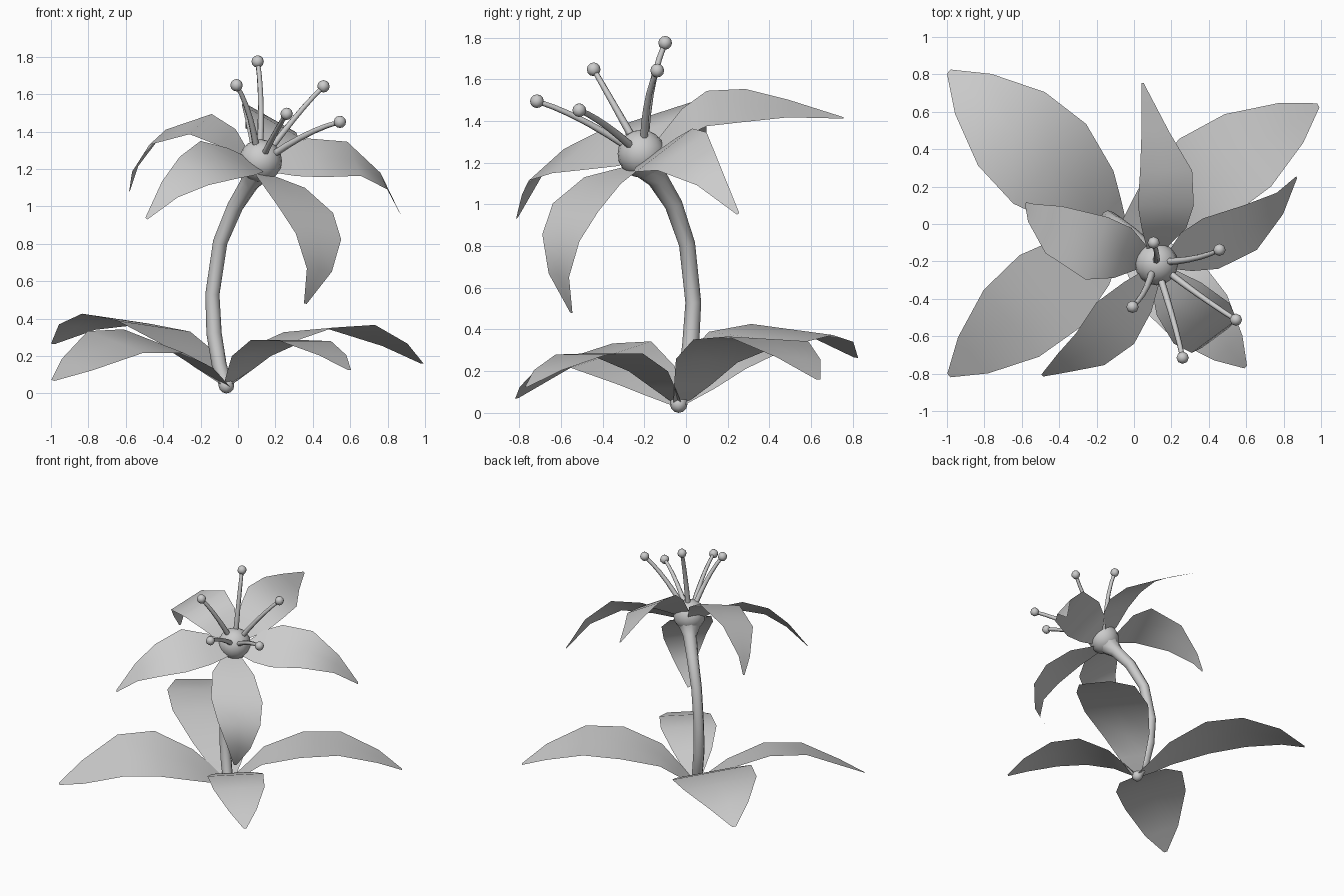
import bpy
from mathutils import Vector as V

if "Cube" in bpy.data.objects:
    bpy.data.objects.remove(bpy.data.objects["Cube"])


def ribbon(name, centres, side, half, widths):
    """Thin blade: a row of three points across each centre point."""
    side = V(side).normalized()
    verts, faces = [], []
    for c, w in zip(centres, widths):
        for s in (-1, 0, 1):
            verts.append(V(c) + side * (s * half * w))
    for r in range(len(centres) - 1):
        for k in (0, 1):
            a = r * 3 + k
            faces.append((a, a + 1, a + 4, a + 3))
    me = bpy.data.meshes.new(name)
    me.from_pydata(verts, [], faces)
    me.shade_smooth()
    ob = bpy.data.objects.new(name, me)
    bpy.context.collection.objects.link(ob)


def tube(name, pts, radii, res=2):
    """Round rod along points with a radius at each point."""
    cu = bpy.data.curves.new(name, 'CURVE')
    cu.dimensions = '3D'
    cu.bevel_depth = 1
    cu.bevel_resolution = res
    cu.use_fill_caps = True
    sp = cu.splines.new('POLY')
    sp.points.add(len(pts) - 1)
    for p, co, r in zip(sp.points, pts, radii):
        p.co = (*co, 1)
        p.radius = r
    sp.use_smooth = True
    bpy.context.collection.objects.link(bpy.data.objects.new(name, cu))


def ball(name, loc, r, seg=16, rings=10):
    bpy.ops.mesh.primitive_uv_sphere_add(segments=seg, ring_count=rings, radius=r, location=loc)
    bpy.context.object.name = name
    bpy.ops.object.shade_smooth()


# Stem, flaring into the flower head, with a small root knob
tube("stem",
     [(-.06, -.035, .03), (-.1, 0, .15), (-.128, .022, .32), (-.137, .035, .53), (-.095, .005, .81),
      (-.015, -.06, 1.0), (.06, -.135, 1.12), (.095, -.18, 1.18), (.11, -.195, 1.22)],
     [.035, .04, .041, .038, .039, .043, .05, .08, .1])
ball("root_knob", (-.062, -.035, .042), .042, 8, 6)

# Flower head
head = V((.12, -.213, 1.243))
axis = V((.33, -.45, .83))
ball("flower_head", head, .115)

# Stamens: bent filament and a ball at the tip
tips = [(.105, -.1, 1.775), (-.008, -.443, 1.648), (.457, -.138, 1.642),
        (.26, -.715, 1.495), (.545, -.512, 1.452)]
for i, t in enumerate(tips, 1):
    t = V(t)
    a = head + (t - head).normalized() * .08
    m = (a + t) / 2 + axis * .06
    path = [a * (1 - u) ** 2 + m * (2 * u * (1 - u)) + t * u * u for u in (0, .2, .4, .6, .8, 1)]
    tube(f"stamen_{i}", path, [.019, .018, .016, .015, .014, .013], 1)
    ball(f"anther_{i}", t, .033, 8, 6)

# Ground leaves: tip, heights along the length, half width, sideways tilt
frac = (0, .1, .2, .42, .64, .86, 1)
leaf_w = (.12, .42, .7, 1, .92, .5, .05)
base = V((-.06, -.035, 0))
leaves = [
    ("leaf_back_left", (-.99, .815), (.04, .13, .23, .36, .40, .355, .265), .29, -.1),
    ("leaf_back_right", (.985, .635), (.04, .14, .25, .34, .355, .26, .16), .25, .05),
    ("leaf_front_right", (.597, -.765), (.04, .12, .2, .285, .28, .205, .125), .2, 0),
    ("leaf_front_left", (-.99, -.81), (.04, .11, .18, .28, .275, .155, .07), .26, .25),
]
for name, tip, zs, half, tilt in leaves:
    d = V((tip[0], tip[1], 0)) - base
    side = d.normalized().cross(V((0, 0, 1)))
    if name == "leaf_front_left":
        tilt = -tilt if side.y < 0 else tilt
    elif name == "leaf_back_left":
        tilt = tilt if side.y > 0 else -tilt
    centres = [base + d * f + V((0, 0, z)) for f, z in zip(frac, zs)]
    ribbon(name, centres, side + V((0, 0, tilt)), half, leaf_w)

# Petals: centre line from the head to the drooping tip, and sideways direction
petals = [
    ("petal_left", [(.05, -.18, 1.25), (-.06, -.155, 1.37), (-.2, -.13, 1.44), (-.43, -.03, 1.37),
                    (-.55, .06, 1.2), (-.58, .11, 1.08)],
     (.06, .17, .055), .185, (.35, .8, 1, .75, .28, .04)),
    ("petal_right", [(.19, -.2, 1.21), (.28, -.15, 1.24), (.41, -.105, 1.26), (.62, -.02, 1.255),
                     (.78, .11, 1.135), (.87, .25, .955)],
     (-.04, .13, .1), .175, (.3, .75, 1, .88, .42, .04)),
    ("petal_back", [(.12, -.13, 1.29), (.16, -.02, 1.39), (.17, .1, 1.46), (.172, .285, 1.475),
                    (.115, .49, 1.46), (.045, .755, 1.415)],
     (.15, 0, -.085), .172, (.35, .8, 1, .93, .5, .04)),
    ("petal_front", [(.14, -.27, 1.17), (.24, -.4, 1.115), (.36, -.53, .985), (.43, -.6, .84),
                     (.435, -.61, .66), (.36, -.55, .48)],
     (.15, .11, -.02), .185, (.35, .8, 1, .82, .45, .05)),
    ("petal_front_left", [(.1, -.28, 1.22), (.02, -.39, 1.24), (-.1, -.53, 1.25), (-.235, -.67, 1.19),
                          (-.365, -.74, 1.09), (-.49, -.81, .935)],
     (-.09, .1, .09), .18, (.35, .72, 1, .76, .42, .05)),
]
for p in petals:
    ribbon(*p)
